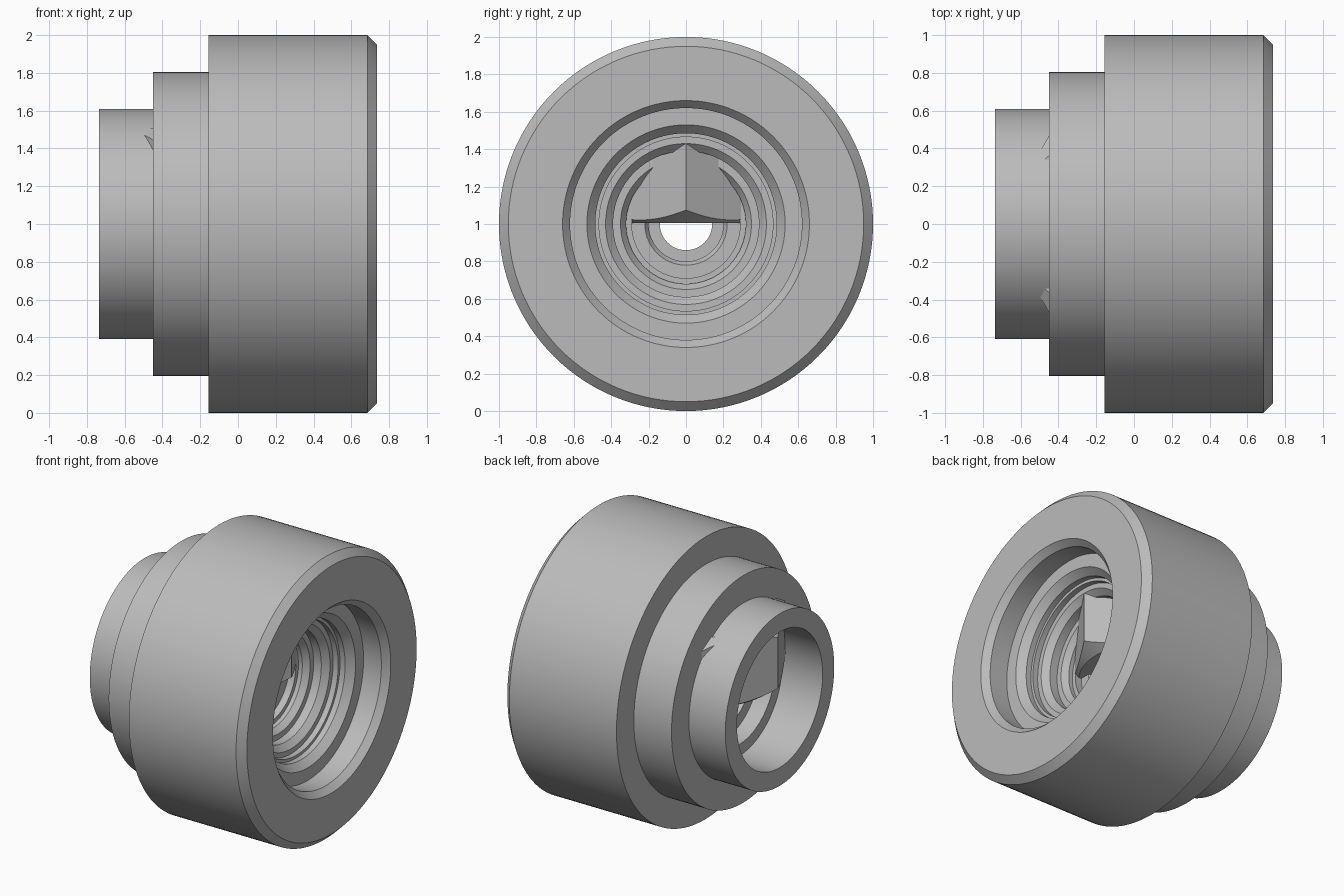
import bpy, bmesh, math

cube = bpy.data.objects.get("Cube")
if cube:
    bpy.data.objects.remove(cube, do_unlink=True)

# Single machined grey
grey = bpy.data.materials.new("machined_grey")
grey.use_nodes = True
colour = (0.5, 0.5, 0.5, 1)
grey.diffuse_color = colour
bsdf = next(n for n in grey.node_tree.nodes if n.type == 'BSDF_PRINCIPLED')
bsdf.inputs["Base Color"].default_value = colour


def finish(name, bm, angle):
    bmesh.ops.recalc_face_normals(bm, faces=bm.faces)
    mesh = bpy.data.meshes.new(name)
    bm.to_mesh(mesh)
    bm.free()
    obj = bpy.data.objects.new(name, mesh)
    bpy.context.collection.objects.link(obj)
    mesh.materials.append(grey)
    bpy.ops.object.select_all(action='DESELECT')
    obj.select_set(True)
    bpy.context.view_layer.objects.active = obj
    bpy.ops.object.shade_smooth_by_angle(angle=math.radians(angle))
    return obj


def bridge(bm, a, b):
    n = len(a)
    for i in range(n):
        j = (i + 1) % n
        bm.faces.new((a[i], a[j], b[j], b[i]))


def lathe(name, profile, height, segments=128):
    """Revolve a closed (x, radius) profile around the x axis."""
    bm = bmesh.new()
    turns = [2 * math.pi * i / segments for i in range(segments)]
    rings = [[bm.verts.new((x, r * math.cos(t), height + r * math.sin(t)))
              for t in turns] for x, r in profile]
    for k, ring in enumerate(rings):
        bridge(bm, ring, rings[(k + 1) % len(rings)])
    return finish(name, bm, 25)


def hex_nut(name, centre_x, bottom, top, radius, chamfer_radius, slope, segments=96):
    """Upright hexagonal block, corners cut by a cone at both ends."""
    bm = bmesh.new()
    apothem = radius * math.cos(math.pi / 6)
    rings = [[], [], [], []]
    for i in range(segments):
        t = 2 * math.pi * i / segments
        r = apothem / math.cos(t % (math.pi / 3) - math.pi / 6)
        drop = (r - chamfer_radius) * slope
        levels = ((chamfer_radius, bottom), (r, bottom + drop),
                  (r, top - drop), (chamfer_radius, top))
        for ring, (rad, z) in zip(rings, levels):
            ring.append(bm.verts.new((centre_x + rad * math.cos(t), rad * math.sin(t), z)))
    for a, b in zip(rings, rings[1:]):
        bridge(bm, a, b)
    bm.faces.new(rings[0])
    bm.faces.new(rings[-1])
    return finish(name, bm, 20)


# Stepped outer shell, chamfered at the wide end
outside = [(-.735, .61), (-.45, .61), (-.45, .805), (-.155, .805),
           (-.155, 1), (.685, 1), (.735, .95)]
# Stepped bore from the wide end down to the narrow throat
wide_bore = [(.735, .66), (.69, .62), (.55, .62), (.55, .53), (.5, .485),
             (.46, .485), (.46, .465), (.42, .465), (.42, .43), (.38, .39),
             (.32, .39), (.32, .35), (.28, .32), (.25, .32), (.25, .29),
             (.2, .29), (.2, .22), (.17, .2), (.12, .2), (.12, .14)]
# Stepped bore out to the narrow end
narrow_bore = [(-.1, .14), (-.1, .22), (-.2, .22), (-.2, .32), (-.3, .32),
               (-.3, .4), (-.42, .4), (-.42, .48), (-.735, .48)]
lathe("stepped_housing", outside + wide_bore + narrow_bore, 1)

# Hexagonal block set across the bore
hex_nut("hexagonal_nut", -.15, 1.005, 1.505, .57, .47, .7)
